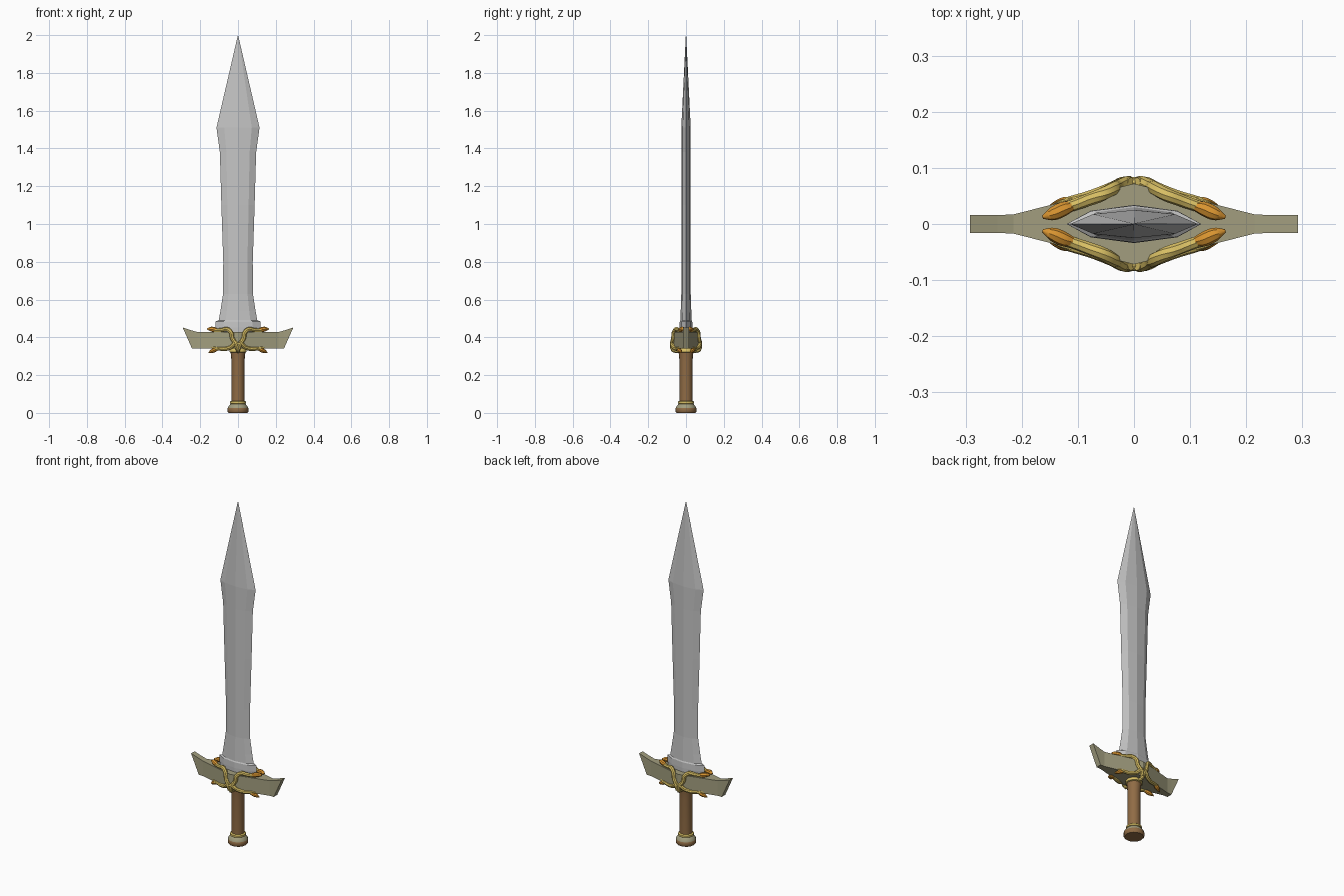
import bpy, bmesh, math
from mathutils import Vector

if "Cube" in bpy.data.objects:
    bpy.data.objects.remove(bpy.data.objects["Cube"])


def mat(name, rgb):
    m = bpy.data.materials.new(name)
    m.diffuse_color = (*rgb, 1)
    m.use_nodes = True
    m.node_tree.nodes["Principled BSDF"].inputs["Base Color"].default_value = m.diffuse_color
    return m


STEEL = mat("steel", (0.56, 0.56, 0.56))
KHAKI = mat("dull bronze", (0.36, 0.34, 0.21))
GOLD = mat("gold", (0.70, 0.53, 0.13))
ORANGE = mat("orange", (0.70, 0.30, 0.03))
BROWN = mat("brown leather", (0.28, 0.15, 0.06))


def add(name, verts, faces, m, smooth=False):
    me = bpy.data.meshes.new(name)
    me.from_pydata(verts, [], faces)
    bm = bmesh.new()
    bm.from_mesh(me)
    bmesh.ops.remove_doubles(bm, verts=bm.verts, dist=1e-5)
    bmesh.ops.recalc_face_normals(bm, faces=bm.faces)
    bm.to_mesh(me)
    bm.free()
    me.materials.append(m)
    o = bpy.data.objects.new(name, me)
    bpy.context.collection.objects.link(o)
    if smooth:
        bpy.context.view_layer.objects.active = o
        o.select_set(True)
        bpy.ops.object.shade_smooth_by_angle(angle=math.radians(40))
        o.select_set(False)
    return o


def loft(name, rings, m, smooth=False):
    n = len(rings[0])
    verts = [p for r in rings for p in r]
    faces = [(i * n + j, i * n + (j + 1) % n, (i + 1) * n + (j + 1) % n, (i + 1) * n + j)
             for i in range(len(rings) - 1) for j in range(n)]
    faces += [tuple(range(n)), tuple(range(len(verts) - n, len(verts)))]
    return add(name, verts, faces, m, smooth)


def lathe(name, profile, m, n=16):
    return loft(name, [[(r * math.cos(2 * math.pi * k / n), r * math.sin(2 * math.pi * k / n), z)
                        for k in range(n)] for r, z in profile], m, True)


# Blade: eight-sided section, flared shoulders, leaf-shaped point
section = [(1, 0), (.64, .7), (0, 1), (-.64, .7), (-1, 0), (-.64, -.7), (0, -1), (.64, -.7)]
stations = [(.41, .112, .033), (.452, .12, .034), (.484, .12, .033), (.49, .102, .03),
            (.54, .093, .028), (.63, .079, .025), (.80, .078, .025), (1.10, .088, .025),
            (1.38, .096, .025), (1.51, .114, .025), (1.998, .001, .001)]
loft("blade", [[(w * a, t * b, z) for a, b in section] for z, w, t in stations], STEEL)

# Guard: thin upturned wings, swelling to the middle
guard = [(-.292, .452, .340 + .11, .016), (-.243, .436, .340, .016), (-.215, .428, .340, .017),
         (0, .428, .340, .072),
         (.215, .428, .340, .017), (.243, .436, .340, .016), (.292, .452, .450, .016)]
loft("guard", [[(x, -t, lo), (x, t, lo), (x, t, hi), (x, -t, hi)] for x, hi, lo, t in guard], KHAKI)

# Grip and pommel
lathe("grip", [(.034, .05), (.034, .27), (.038, .31), (.042, .345)], BROWN)
lathe("grip_top_ring", [(.036, .318), (.046, .322), (.046, .332), (.04, .342)], GOLD)
lathe("pommel_base", [(.050, 0), (.055, .006), (.055, .024), (.051, .03)], BROWN)
lathe("pommel_cap", [(.053, .027), (.051, .034), (.041, .046), (.036, .05)], KHAKI)
lathe("pommel_ring", [(.036, .046), (.042, .050), (.042, .060), (.036, .064)], GOLD)


def spline(pts, steps=4):
    # Catmull-Rom through (x, y, z, radius) points
    p = [Vector(q) for q in pts]
    p = [p[0] * 2 - p[1]] + p + [p[-1] * 2 - p[-2]]
    out = []
    for i in range(1, len(p) - 2):
        a, b, c, d = p[i - 1:i + 3]
        for s in range(steps):
            t = s / steps
            out.append(.5 * (2 * b + (c - a) * t + (2 * a - 5 * b + 4 * c - d) * t * t
                             + (3 * b - a - 3 * c + d) * t ** 3))
    return out + [p[-2]]


def tube(name, pts, m, n=8):
    path = spline(pts)
    rings = []
    for i, q in enumerate(path):
        d = (path[min(i + 1, len(path) - 1)] - path[max(i - 1, 0)]).to_3d().normalized()
        u = d.cross(Vector((0.15, 1, 0.1))).normalized()
        v = d.cross(u)
        r = max(q[3], .001)
        rings.append([tuple(q.to_3d() + r * (u * math.cos(k * 2 * math.pi / n)
                                             + v * math.sin(k * 2 * math.pi / n)))
                      for k in range(n)])
    loft(name, rings, m, True)


# Vines: upper branch climbs over the guard, lower branch runs beneath it
vines = [
    ("vine_upper", GOLD, [(.004, .072, .338, .011), (.012, .075, .365, .011), (.030, .067, .395, .012),
                          (.036, .064, .425, .012), (.058, .052, .443, .012), (.09, .040, .438, .011),
                          (.125, .028, .437, .010)]),
    ("bud_upper", ORANGE, [(.108, .032, .438, .008), (.125, .027, .441, .013), (.145, .018, .444, .012),
                           (.163, .012, .444, .003)]),
    ("vine_lower", GOLD, [(.005, .074, .378, .009), (.022, .073, .362, .011), (.042, .063, .345, .011),
                          (.075, .050, .338, .011), (.105, .042, .341, .010), (.128, .036, .334, .009)]),
    ("bud_lower", ORANGE, [(.108, .040, .338, .007), (.124, .036, .333, .012), (.142, .030, .325, .009),
                           (.156, .026, .318, .002)]),
    ("vine_fork", GOLD, [(.100, .042, .340, .009), (.128, .036, .345, .007), (.146, .032, .342, .002)]),
]
for sx, side in ((1, "right"), (-1, "left")):
    for sy, face in ((1, "back"), (-1, "front")):
        for name, m, pts in vines:
            tube(f"{name}_{face}_{side}", [(sx * x, sy * y, z, r) for x, y, z, r in pts], m)

# Gold knots where the vines join, front and back
for sy, face in ((1, "back"), (-1, "front")):
    tube("vine_knot_" + face, [(-.018, sy * .071, .370, .008), (0, sy * .074, .366, .010),
                               (.018, sy * .071, .370, .008)], GOLD)
    tube("vine_root_" + face, [(0, sy * .038, .326, .010), (0, sy * .066, .331, .011),
                               (0, sy * .073, .348, .009)], GOLD)
